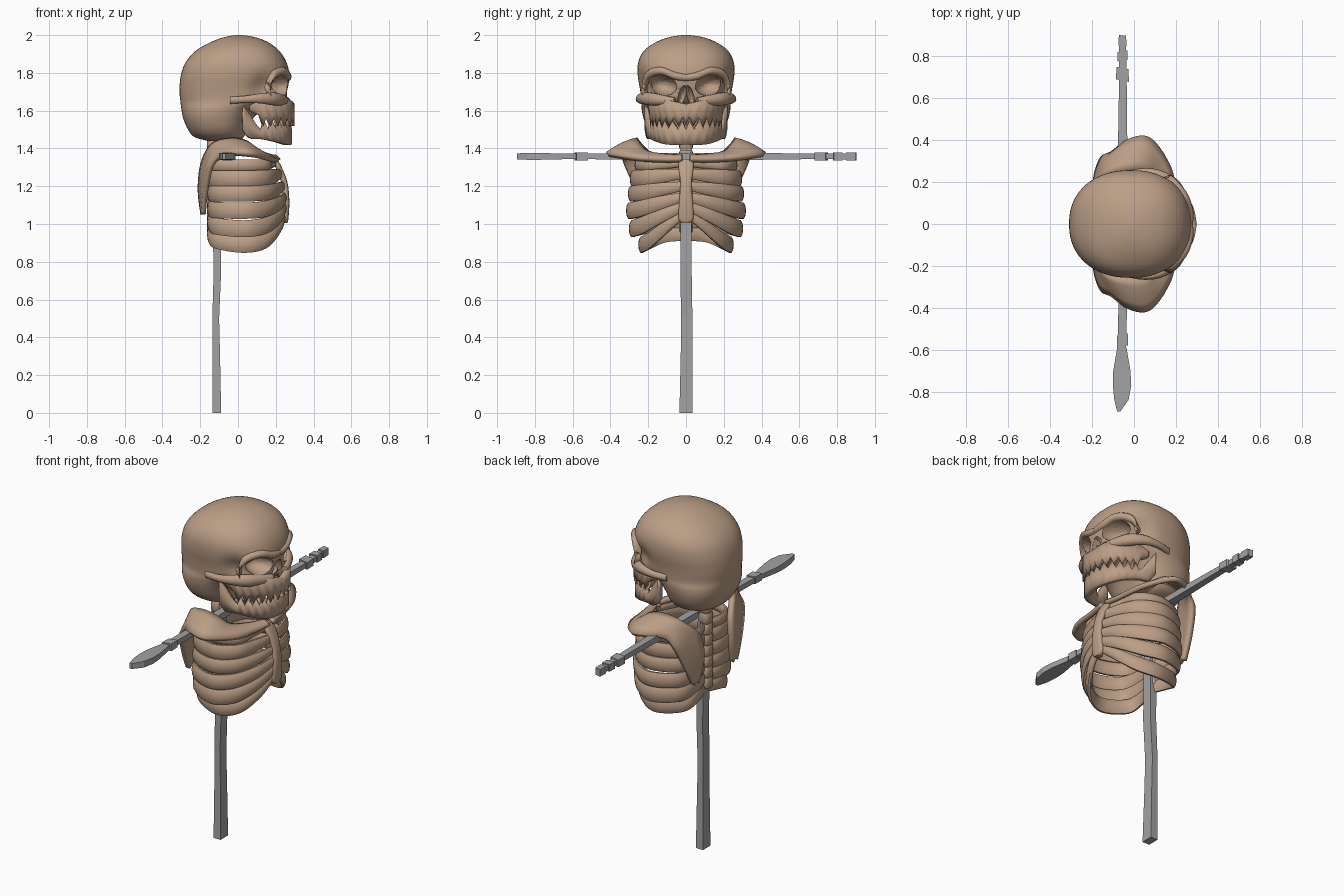
import bpy, bmesh, math
from mathutils import Vector


def material(name, rgb):
    m = bpy.data.materials.new(name)
    m.diffuse_color = (*rgb, 1)
    return m


BONE = material("bone tan", (0.50, 0.345, 0.24))
WOOD = material("weathered grey", (0.36, 0.36, 0.36))


def spline(pts, steps):
    """Catmull-Rom through tuples of any length."""
    out = []
    n = len(pts)
    for i in range(n - 1):
        a, b, c, d = (pts[max(0, min(n - 1, i + k))] for k in (-1, 0, 1, 2))
        for s in range(steps):
            t = s / steps
            out.append(tuple(0.5 * (2 * q + (r - p) * t + (2 * p - 5 * q + 4 * r - u) * t * t
                                    + (3 * q - p - 3 * r + u) * t ** 3)
                             for p, q, r, u in zip(a, b, c, d)))
    return out + [tuple(pts[-1])]


def skin(name, rings, mat, closed=True, smooth=True):
    """Bridge rows of points into a surface, capped when closed."""
    bm = bmesh.new()
    rows = [[bm.verts.new(p) for p in r] for r in rings]
    n = len(rows[0])
    for a, b in zip(rows, rows[1:]):
        for i in range(n if closed else n - 1):
            j = (i + 1) % n
            bm.faces.new((a[i], a[j], b[j], b[i]))
    if closed:
        bm.faces.new(rows[0])
        bm.faces.new(rows[-1])
    bmesh.ops.recalc_face_normals(bm, faces=bm.faces[:])
    me = bpy.data.meshes.new(name)
    bm.to_mesh(me)
    bm.free()
    me.materials.append(mat)
    if smooth:
        me.shade_smooth()
        me.set_sharp_from_angle(angle=math.radians(50))
    ob = bpy.data.objects.new(name, me)
    bpy.context.collection.objects.link(ob)
    return ob


def mirror(ob):
    m = ob.modifiers.new("mirror", 'MIRROR')
    m.use_axis = (False, True, False)
    m.merge_threshold = 0.0005
    return ob


def solidify(ob, t):
    m = ob.modifiers.new("thickness", 'SOLIDIFY')
    m.thickness = t
    m.offset = 0
    return ob


def oval(cx, cy, z, a, b, n=48, power=2.0):
    """Horizontal superellipse ring."""
    ring = []
    for i in range(n):
        t = 2 * math.pi * i / n
        c, s = math.cos(t), math.sin(t)
        ring.append((cx + a * math.copysign(abs(c) ** (2 / power), c),
                     cy + b * math.copysign(abs(s) ** (2 / power), s), z))
    return ring


def sweep(name, pts, steps=5, n=10):
    """Oval section along a path of (x, y, z, half thickness, half height)."""
    path = spline(pts, steps)
    rings = []
    for i, p in enumerate(path):
        q, r = path[max(0, i - 1)], path[min(len(path) - 1, i + 1)]
        tan = Vector(r[:3]) - Vector(q[:3])
        side = Vector((tan.y, -tan.x, 0)).normalized()
        rings.append([Vector(p[:3]) + side * p[3] * math.cos(2 * math.pi * k / n)
                      + Vector((0, 0, p[4] * math.sin(2 * math.pi * k / n))) for k in range(n)])
    return skin(name, rings, BONE)


# Cranium: rows of z, back x, front x, half width
rows = [(1.44, -0.16, 0.00, 0.10), (1.46, -0.23, 0.03, 0.16), (1.50, -0.265, 0.05, 0.20),
        (1.56, -0.29, 0.08, 0.225), (1.61, -0.30, 0.14, 0.235), (1.65, -0.305, 0.245, 0.237),
        (1.71, -0.31, 0.262, 0.243), (1.79, -0.302, 0.272, 0.256), (1.86, -0.275, 0.255, 0.252),
        (1.92, -0.22, 0.215, 0.22), (1.965, -0.14, 0.155, 0.155), (1.99, -0.07, 0.085, 0.085),
        (2.0, -0.015, 0.025, 0.02)]
dents = [((0.13, 0.22, 1.73), 0.06, 0.03), ((0.10, 0.22, 1.60), 0.06, 0.03)]
rings = []
for z, xb, xf, w in spline(rows, 4):
    ring = []
    for p in oval((xb + xf) / 2, 0, min(z, 2.0), (xf - xb) / 2, w, 72, 2.3):
        x, y, zz = p
        for c, rad, depth in dents:
            d2 = (x - c[0]) ** 2 + (abs(y) - c[1]) ** 2 + (zz - c[2]) ** 2
            y -= math.copysign(depth * math.exp(-d2 / rad ** 2), y)
        ring.append((x, y, zz))
    rings.append(ring)
cranium = skin("cranium", rings, BONE)


# Eye sockets and nostrils cut from the cranium
def cut(name, loc, scale, tilt):
    bpy.ops.mesh.primitive_uv_sphere_add(segments=32, ring_count=16, location=loc,
                                         rotation=(tilt, 0, 0))
    c = bpy.context.object
    c.name = name
    c.scale = scale
    c.data.materials.append(BONE)
    c.data.shade_smooth()
    c.hide_render = True
    c.hide_set(True)
    m = cranium.modifiers.new(name, 'BOOLEAN')
    m.operation = 'DIFFERENCE'
    m.solver = 'EXACT'
    m.object = c


for s in (-1, 1):
    cut("eye_socket_cutter", (0.25, s * 0.125, 1.735), (0.11, 0.077, 0.054), s * 0.2)
    cut("nostril_cutter", (0.265, s * 0.021, 1.68), (0.07, 0.019, 0.055), s * 0.28)

# Brow, cheek arch and nose bridge
mirror(sweep("brow_ridge", [(0.262, 0.0, 1.775, 0.02, 0.02), (0.258, 0.06, 1.785, 0.025, 0.022),
                            (0.235, 0.13, 1.81, 0.025, 0.022), (0.185, 0.195, 1.79, 0.025, 0.025),
                            (0.16, 0.218, 1.735, 0.02, 0.025), (0.165, 0.215, 1.68, 0.02, 0.02)]))
mirror(sweep("cheek_arch", [(0.262, 0.06, 1.645, 0.02, 0.025), (0.235, 0.12, 1.655, 0.025, 0.028),
                            (0.19, 0.19, 1.662, 0.028, 0.035), (0.12, 0.236, 1.665, 0.022, 0.028),
                            (0.04, 0.248, 1.66, 0.018, 0.02), (-0.04, 0.235, 1.655, 0.015, 0.02)]))


# Toothed jaws: columns of x, y, bottom z, top z
def jaw(name, cols, upper):
    lower_edge, upper_edge = [], []
    for i, (x, y, zb, zt) in enumerate(spline(cols, 4)):
        if x > 0.11:
            if upper:
                zb -= 0.05 * ((i + 1) % 2)
            else:
                zt += 0.045 * (i % 2)
        lower_edge.append((x, y, zb))
        upper_edge.append((x, y, zt))
    mid = [(a[0], a[1], a[2] * 0.5 + b[2] * 0.5) for a, b in zip(lower_edge, upper_edge)]
    return solidify(mirror(skin(name, [lower_edge, mid, upper_edge], BONE, closed=False)), 0.03)


jaw("upper_jaw", [(0.285, 0, 1.57, 1.635), (0.265, 0.085, 1.57, 1.655), (0.205, 0.145, 1.57, 1.67),
                  (0.13, 0.175, 1.57, 1.66), (0.06, 0.185, 1.60, 1.66)], True)
jaw("lower_jaw", [(0.27, 0, 1.42, 1.50), (0.25, 0.09, 1.42, 1.50), (0.195, 0.145, 1.435, 1.50),
                  (0.12, 0.178, 1.45, 1.50), (0.06, 0.195, 1.455, 1.58),
                  (0.025, 0.205, 1.50, 1.63)], False)

# Ribs: back z, side z, sternum z, half width, front x, half height
ribs = [(1.31, 1.31, 1.32, 0.255, 0.19, 0.032), (1.24, 1.24, 1.265, 0.28, 0.22, 0.045),
        (1.16, 1.16, 1.20, 0.29, 0.235, 0.043), (1.08, 1.07, 1.14, 0.30, 0.245, 0.045),
        (1.01, 0.975, 1.09, 0.285, 0.245, 0.047), (0.945, 0.89, 1.045, 0.235, 0.24, 0.045)]
for i, (zb, zs, zf, w, xf, h) in enumerate(ribs):
    d = zf - zs
    mirror(sweep(f"rib_{i + 1}", [
        (-0.125, 0.02, zb, 0.015, h * 0.8), (-0.148, 0.11, zb, 0.016, h),
        (-0.115, w * 0.80, zs * 0.6 + zb * 0.4, 0.016, h), (0.03, w, zs, 0.018, h),
        (0.145, w * 0.82, zs + d * 0.15, 0.018, h), (xf - 0.025, w * 0.45, zs + d * 0.6, 0.018, h * 0.85),
        (xf, 0.02, zf, 0.014, h * 0.6)]))

# Breastbone
skin("breastbone", [oval(x, 0, z, 0.017, w, 20, 2.6) for z, x, w in spline(
    [(1.005, 0.245, 0.02), (1.03, 0.25, 0.04), (1.12, 0.255, 0.036), (1.22, 0.245, 0.03),
     (1.30, 0.215, 0.04), (1.345, 0.19, 0.035)], 4)], BONE)

# Spine and neck vertebrae
for i in range(8):
    z = 0.95 + i * 0.0635
    skin(f"vertebra_{i + 1}", [oval(-0.132, 0, z + dz, 0.032 * k, 0.036 * k, 16, 3)
                               for dz, k in ((0, 0.85), (0.01, 1), (0.05, 1), (0.062, 0.85))], BONE)

# Shoulder blades running over into collarbones: inner and outer edges
edges = [((-0.185, 0.16, 1.05), (-0.185, 0.20, 1.05)), ((-0.2, 0.13, 1.18), (-0.172, 0.26, 1.17)),
         ((-0.185, 0.14, 1.32), (-0.145, 0.32, 1.30)), ((-0.13, 0.23, 1.42), (-0.10, 0.34, 1.35)),
         ((-0.03, 0.255, 1.445), (-0.02, 0.40, 1.37)), ((0.05, 0.25, 1.425), (0.075, 0.405, 1.365)),
         ((0.09, 0.20, 1.375), (0.17, 0.27, 1.345)), ((0.14, 0.10, 1.355), (0.20, 0.12, 1.335)),
         ((0.175, 0.02, 1.35), (0.215, 0.02, 1.335))]
strip = []
for e in spline([a + b for a, b in edges], 5):
    a, b = Vector(e[:3]), Vector(e[3:])
    strip.append([a.lerp(b, k / 4) + Vector((0, 0, 0.012 * math.sin(math.pi * k / 4))) for k in range(5)])
solidify(mirror(skin("shoulder_blade", strip, BONE, closed=False)), 0.028)

# Upright post: z, centre x, centre y, half depth, half width
skin("post", [[(x + a * h, y + b * w, z) for a, b in ((-1, -1), (1, -1), (1, 1), (-1, 1))]
              for z, x, y, h, w in ((0, -0.112, 0, 0.023, 0.035), (0.3, -0.115, 0.003, 0.020, 0.031),
                                    (0.5, -0.118, 0.004, 0.018, 0.030), (0.75, -0.109, 0, 0.020, 0.030),
                                    (1.0, -0.112, 0, 0.022, 0.028), (1.38, -0.115, 0, 0.020, 0.025))],
     WOOD, smooth=False)


# Crossbar, its blade end and its collars: y, centre x, half depth, half height
def bar(name, stations, skew=0.0):
    skin(name, [[(x + a * w, y + a * skew, 1.358 + b * h) for a, b in ((-1, -1), (1, -1), (1, 1), (-1, 1))]
                for y, x, w, h in stations], WOOD, smooth=False)


bar("crossbar", [(-0.60, -0.058, 0.020, 0.014), (-0.3, -0.052, 0.021, 0.017), (0, -0.055, 0.023, 0.019),
                 (0.4, -0.054, 0.022, 0.018), (0.70, -0.053, 0.018, 0.014), (0.9, -0.055, 0.016, 0.016)])
bar("blade_end", [(-0.59, -0.058, 0.022, 0.014), (-0.70, -0.058, 0.041, 0.016), (-0.77, -0.057, 0.044, 0.018),
                  (-0.84, -0.06, 0.034, 0.018), (-0.895, -0.073, 0.008, 0.016)])
for name, y0, y1, w, skew in (("collar_blade", -0.585, -0.525, 0.027, 0.006),
                              ("collar_inner", 0.685, 0.745, 0.031, -0.006),
                              ("collar_outer", 0.78, 0.825, 0.025, 0.003),
                              ("collar_tip", 0.85, 0.90, 0.019, -0.003)):
    bar(name, [(y0, -0.055, w, 0.021), (y1, -0.055, w * 0.92, 0.021)], skew)
